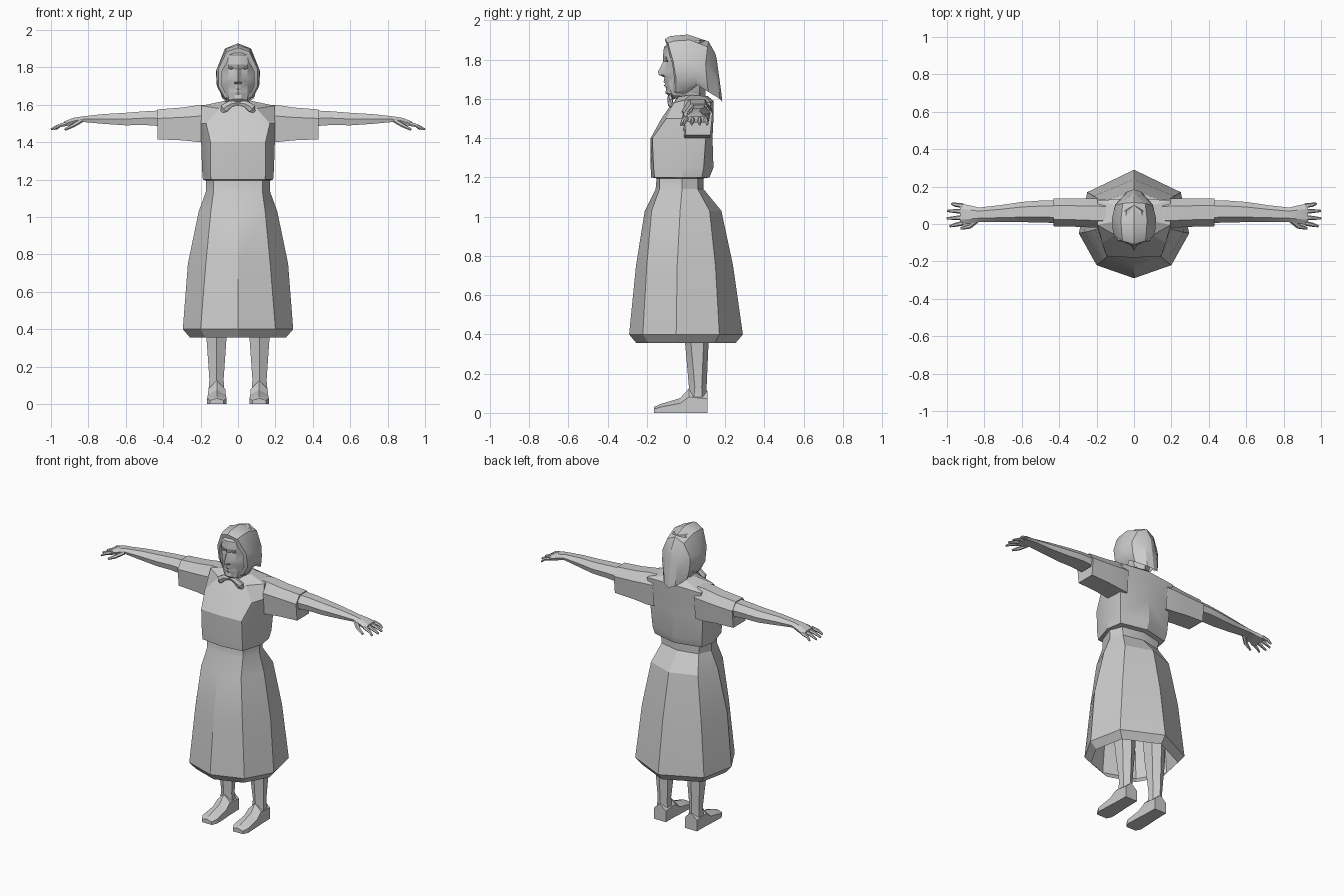
import bpy, bmesh, math
from mathutils import Vector

grey = bpy.data.materials.new("plain grey")
grey.diffuse_color = (0.6, 0.6, 0.6, 1)


def surface(name, rows, closed=False, caps=(False, False), angle=25):
    """Skin rows of points, mirror across x = 0 and weld the seam."""
    bm = bmesh.new()
    grid = [[bm.verts.new(p) for p in r] for r in rows]
    n = len(rows[0])
    for a, b in zip(grid, grid[1:]):
        for i in range(n if closed else n - 1):
            j = (i + 1) % n
            bm.faces.new((a[i], a[j], b[j], b[i]))
    if caps[0]:
        bm.faces.new(grid[0])
    if caps[1]:
        bm.faces.new(grid[-1])
    copy = bmesh.ops.duplicate(bm, geom=bm.verts[:] + bm.edges[:] + bm.faces[:])
    for v in copy["geom"]:
        if isinstance(v, bmesh.types.BMVert):
            v.co.x *= -1
    bmesh.ops.reverse_faces(bm, faces=[f for f in copy["geom"] if isinstance(f, bmesh.types.BMFace)])
    bmesh.ops.remove_doubles(bm, verts=bm.verts, dist=0.0005)
    bmesh.ops.recalc_face_normals(bm, faces=bm.faces)
    me = bpy.data.meshes.new(name)
    bm.to_mesh(me)
    bm.free()
    me.materials.append(grey)
    ob = bpy.data.objects.new(name, me)
    bpy.context.collection.objects.link(ob)
    bpy.ops.object.select_all(action='DESELECT')
    ob.select_set(True)
    bpy.context.view_layer.objects.active = ob
    bpy.ops.object.shade_smooth_by_angle(angle=math.radians(angle))
    return ob


def half(z, *pts):
    return [(x, y, z) for x, y in pts]


# Dress: half outlines from front centre round to back centre
hem = [(0, -.29), (.2, -.22), (.295, -.05), (.25, .17), (0, .29)]
surface("dress", [
    half(.355, *[(x * .87, y * .87) for x, y in hem]),
    half(.4, *hem),
    half(.75, (0, -.255), (.172, -.2), (.268, -.045), (.215, .15), (0, .24)),
    half(1.03, (0, -.21), (.145, -.175), (.21, -.03), (.17, .12), (0, .18)),
    half(1.14, (0, -.155), (.13, -.135), (.17, -.02), (.135, .06), (0, .09)),
    half(1.195, (0, -.15), (.13, -.135), (.172, -.02), (.14, .06), (0, .09)),
    half(1.2, (0, -.178), (.145, -.16), (.188, -.02), (.17, .08), (0, .12)),
    half(1.25, (0, -.18), (.147, -.165), (.192, -.02), (.18, .09), (0, .14)),
    half(1.4, (0, -.18), (.147, -.172), (.197, -.02), (.19, .10), (0, .135)),
    half(1.5, (0, -.125), (.17, -.1), (.197, -.02), (.192, .115), (0, .14)),
    [(0, -.08, 1.565), (.1, -.06, 1.58), (.195, -.005, 1.595), (.195, .125, 1.58), (0, .14, 1.59)],
    [(0, -.05, 1.595), (.05, -.04, 1.61), (.075, .02, 1.62), (.06, .09, 1.615), (0, .11, 1.615)],
], caps=(False, True))

# Neck
surface("neck", [half(z, (0, -.05), (.045, -.03), (.06, .02), (.045, .075), (0, .085))
                 for z in (1.57, 1.7)])


# Head: centre line carries the nose, lips and chin
def face(z, mid, inner, cheek, side, w):
    return half(z, (0, mid), (.018, inner), (.05, cheek), (w, side), (w * .8, .07), (0, .1))


surface("head", [
    face(1.615, -.088, -.085, -.065, -.03, .055),
    face(1.63, -.105, -.1, -.075, -.03, .065),
    face(1.655, -.1, -.098, -.082, -.035, .075),
    face(1.668, -.112, -.102, -.085, -.035, .079),
    face(1.678, -.106, -.1, -.086, -.035, .081),
    face(1.688, -.114, -.104, -.087, -.035, .083),
    face(1.71, -.11, -.106, -.09, -.04, .088),
    face(1.722, -.138, -.114, -.092, -.04, .09),
    face(1.738, -.143, -.112, -.093, -.04, .091),
    face(1.79, -.116, -.1, -.09, -.045, .092),
    face(1.815, -.118, -.112, -.1, -.045, .092),
    face(1.865, -.112, -.11, -.092, -.04, .08),
    face(1.9, -.07, -.068, -.05, -.02, .05),
], caps=(True, True))


def oval(cx, cy, cz, rx, ry, rz, rings=4, n=8):
    return [[(cx + rx * math.sin(t) * math.cos(a), cy + ry * math.sin(t) * math.sin(a), cz + rz * math.cos(t))
             for a in (2 * math.pi * i / n for i in range(n))]
            for t in (math.pi * (k + .15) / (rings + .3) for k in range(rings + 1))]


# Eyes
surface("eyes", oval(.036, -.095, 1.797, .017, .009, .008), True, (True, True), 40)

# Headscarf: arches from crown down to chin, stepping from face rim to back seam
surface("headscarf", [
    [(0, -.095, 1.865), (.05, -.09, 1.845), (.085, -.07, 1.78), (.085, -.06, 1.70), (.055, -.068, 1.64), (0, -.085, 1.608)],
    [(0, -.108, 1.905), (.06, -.092, 1.885), (.105, -.065, 1.79), (.105, -.05, 1.70), (.07, -.05, 1.635), (0, -.065, 1.598)],
    [(0, -.08, 1.92), (.065, -.06, 1.895), (.114, -.03, 1.79), (.113, -.015, 1.70), (.085, -.01, 1.645), (.045, -.02, 1.61)],
    [(0, .01, 1.928), (.07, .02, 1.9), (.118, .03, 1.78), (.115, .04, 1.72), (.1, .05, 1.685), (.09, .06, 1.67)],
    [(0, .115, 1.893), (.06, .11, 1.865), (.1, .10, 1.78), (.1, .105, 1.71), (.092, .11, 1.66), (.085, .115, 1.635)],
    [(0, .15, 1.83), (.035, .148, 1.8), (.04, .155, 1.74), (.042, .162, 1.69), (.042, .168, 1.635), (.04, .172, 1.6)],
    [(0, .15, 1.83), (0, .157, 1.8), (0, .165, 1.74), (0, .172, 1.69), (0, .18, 1.63), (0, .185, 1.587)],
])


def tube(points, sizes, n=6):
    """Rings of n points along a path; sizes are (side, up) radii."""
    rows = []
    for k, p in enumerate(points):
        d = (Vector(points[min(k + 1, len(points) - 1)]) - Vector(points[max(k - 1, 0)])).normalized()
        s = d.cross(Vector((0, 0, 1)) if abs(d.z) < .9 else Vector((0, 1, 0))).normalized()
        u = s.cross(d)
        a, b = sizes[k]
        rows.append([Vector(p) + s * a * math.cos(t) + u * b * math.sin(t)
                     for t in (2 * math.pi * i / n for i in range(n))])
    return rows


# Knotted ends of the scarf
surface("scarf_ties", tube([(0, -.075, 1.61), (.04, -.082, 1.605), (.075, -.08, 1.58), (.085, -.072, 1.562)],
                           [(.012, .012), (.014, .02), (.014, .026), (.006, .01)]), True, (True, True))


def limb(x, y0, y1, z0, z1, top=.7, inset=.25):
    """Six sided section across x with a bevelled top."""
    d, zs = (y1 - y0) * inset, z0 + (z1 - z0) * top
    return [(x, y0 + d * .3, z0), (x, y0, zs), (x, y0 + d, z1), (x, y1 - d, z1), (x, y1, zs), (x, y1 - d * .3, z0)]


# Sleeves, with the cuff turned in to meet the arm
surface("sleeves", [
    limb(.15, -.02, .13, 1.40, 1.6),
    limb(.2, -.02, .135, 1.40, 1.6),
    limb(.3, -.015, .135, 1.41, 1.585),
    limb(.43, -.012, .135, 1.415, 1.575),
    limb(.428, .01, .12, 1.48, 1.565),
], True)

# Arms and palms
surface("arms", [
    limb(.40, .005, .125, 1.485, 1.57, .5),
    limb(.5, .008, .125, 1.492, 1.565, .5),
    limb(.6, .01, .118, 1.49, 1.557, .5),
    limb(.72, .012, .1, 1.498, 1.55, .5),
    limb(.83, .012, .088, 1.508, 1.538, .5),
    limb(.88, .002, .1, 1.495, 1.53, .5),
    limb(.93, -.006, .11, 1.484, 1.51, .5),
], True, (False, True))

# Fingers and thumbs
for i, (y0, y1, tip) in enumerate([(.004, -.012, .985), (.035, .03, 1.0), (.068, .07, .998), (.098, .108, .975)]):
    surface("finger_%d" % (i + 1),
            tube([(.915, y0, 1.499), (.955, (y0 + y1) / 2, 1.488), (tip, y1, 1.469)],
                 [(.013, .012), (.011, .01), (.006, .006)]), True, (True, True))
surface("thumbs", tube([(.84, .02, 1.515), (.88, -.012, 1.49), (.925, -.024, 1.467)],
                       [(.014, .012), (.014, .011), (.007, .007)]), True, (True, True))


# Legs, with a ridge along the shin and calf
def shank(z, cx, w, y0, y1):
    return [(cx, y0, z), (cx + w, y0 + .03, z), (cx + w * .9, y1 - .025, z),
            (cx, y1, z), (cx - w * .9, y1 - .025, z), (cx - w, y0 + .03, z)]


surface("legs", [shank(.7, .115, .065, -.03, .12), shank(.36, .115, .054, -.005, .115),
                 shank(.13, .115, .038, .015, .105), shank(.08, .115, .042, .01, .108)], True, (True, True))


# Feet, lofted from heel to toe
def sole(y, cx, w, top):
    return [(cx - w, y, 0), (cx + w, y, 0), (cx + w, y, top * .65), (cx, y, top), (cx - w, y, top * .65)]


surface("feet", [sole(.11, .113, .043, .11), sole(.015, .113, .045, .125), sole(-.03, .113, .048, .075),
                 sole(-.13, .113, .052, .045), sole(-.163, .113, .036, .03)], True, (True, True))
